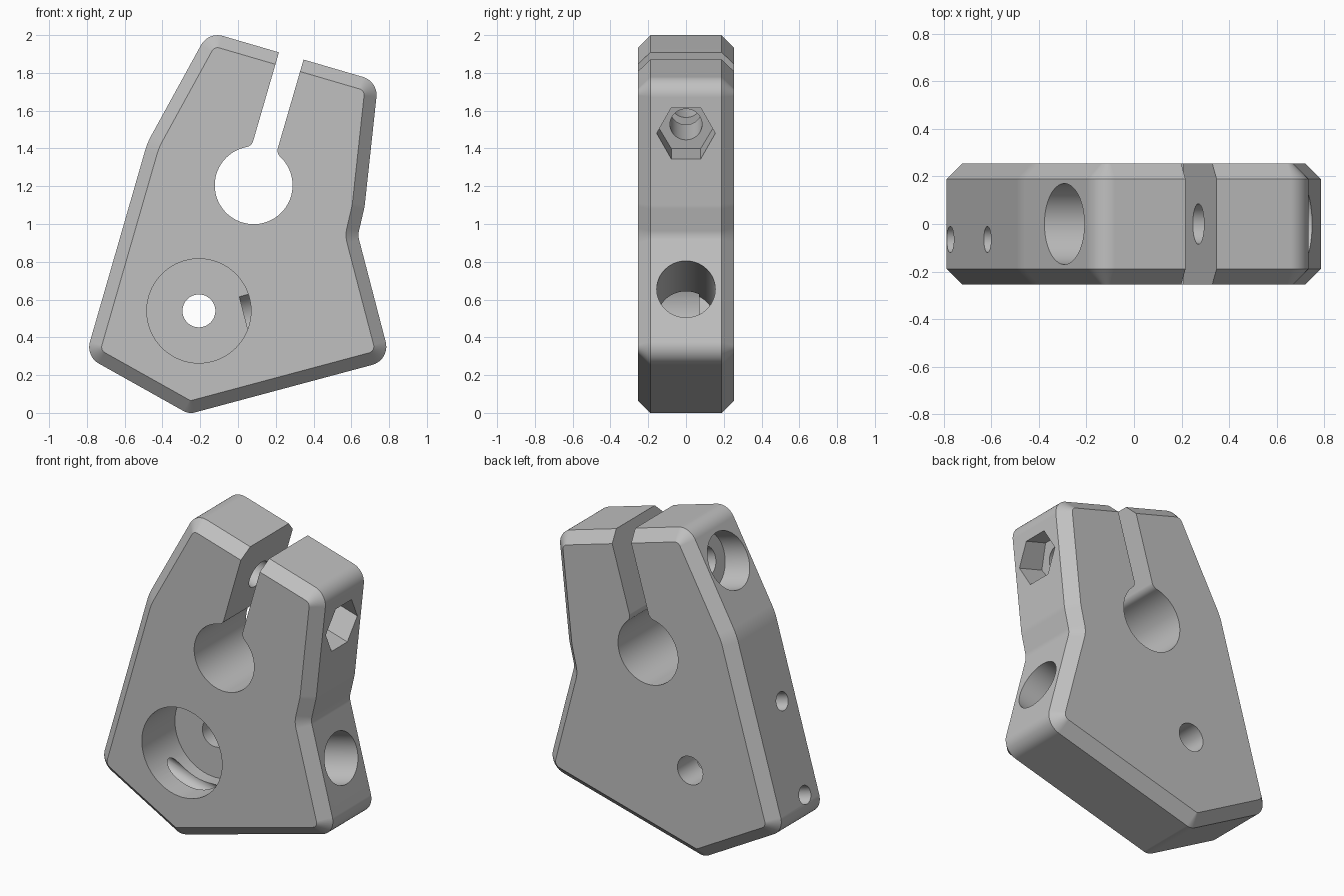
import bpy, bmesh
from math import sin, cos, pi, radians, sqrt, atan2
from mathutils import Vector, Matrix

cube = bpy.data.objects.get("Cube")
if cube:
    bpy.data.objects.remove(cube, do_unlink=True)

grey = bpy.data.materials.new("plain grey")
grey.use_nodes = True
grey.diffuse_color = (0.53, 0.53, 0.53, 1)
grey.node_tree.nodes["Principled BSDF"].inputs["Base Color"].default_value = (0.53, 0.53, 0.53, 1)

HALF, CHAMFER = 0.255, 0.066
TILT = radians(16.2)
Y = Vector((0, 1, 0))


def loft(name, rings, frame):
    """Closed solid through rings of (2D points, depth), placed by frame."""
    bm = bmesh.new()
    loops = [[bm.verts.new(frame @ Vector((p[0], p[1], d))) for p in pts] for pts, d in rings]
    for a, b in zip(loops, loops[1:]):
        for i in range(len(a)):
            j = (i + 1) % len(a)
            bm.faces.new((a[i], a[j], b[j], b[i]))
    bm.faces.new(loops[0])
    bm.faces.new(loops[-1])
    bmesh.ops.recalc_face_normals(bm, faces=bm.faces)
    mesh = bpy.data.meshes.new(name)
    bm.to_mesh(mesh)
    bm.free()
    mesh.materials.append(grey)
    obj = bpy.data.objects.new(name, mesh)
    bpy.context.collection.objects.link(obj)
    return obj


def frame_at(origin, u, v, w):
    m = Matrix((u, v, w)).transposed().to_4x4()
    m.translation = origin
    return m


def bore(name, x, y, z, axis, radius, depth, back=0.2, sides=64):
    """Straight cutter starting outside the surface and running inward."""
    w = Vector(axis).normalized()
    u = Vector((1, 0, 0)) if abs(w.y) > 0.9 else Y
    ring = [(radius * cos(2 * pi * i / sides), radius * sin(2 * pi * i / sides)) for i in range(sides)]
    return loft(name, [(ring, -back), (ring, depth)], frame_at(Vector((x, y, z)), u, w.cross(u), w))


def outline(corners, inset, steps=10):
    """Polygon with rounded corners, shrunk by inset."""
    pts = []
    n = len(corners)
    for i, (x, z, r) in enumerate(corners):
        p = Vector((x, z))
        before = (p - Vector(corners[i - 1][:2])).normalized()
        after = (Vector(corners[(i + 1) % n][:2]) - p).normalized()
        n1, n2 = Vector((-before.y, before.x)), Vector((-after.y, after.x))
        side = 1 if before.x * after.y > before.y * after.x else -1
        centre = p + side * r * (n1 + n2) / (1 + n1.dot(n2))
        for k in range(steps + 1):
            normal = n1.slerp(n2, k / steps)
            pts.append(centre - (side * r - inset) * normal)
    return pts


# Plate body with chamfered rim: corner x, z, rounding radius
corners = [(-0.26, -0.006, 0.08), (0.807, 0.28, 0.1), (0.635, 0.94, 0.1), (0.67, 1.09, 0.2),
           (0.742, 1.755, 0.1), (-0.157, 2.018, 0.1), (-0.48, 1.43, 0.4), (-0.806, 0.3, 0.1)]
face, rim = outline(corners, CHAMFER), outline(corners, 0)
body = loft("clamp_body", [(face, -HALF), (rim, CHAMFER - HALF), (rim, HALF - CHAMFER), (face, HALF)],
            frame_at(Vector((0, 0, 0)), Vector((1, 0, 0)), Vector((0, 0, 1)), Y))

# Keyhole: round hole, filleted into a tilted slit
R, w, f = 0.206, 0.068, 0.045
fv = sqrt((R + f) ** 2 - (w + f) ** 2)
join = atan2(fv, w + f)
half = [(w, 1.0)]
half += [(w + f - f * cos(join * k / 8), fv - f * sin(join * k / 8)) for k in range(9)]
half += [(R * cos(join - (join + pi / 2) * k / 32), R * sin(join - (join + pi / 2) * k / 32))
         for k in range(1, 33)]
keyhole = half + [(-u, v) for u, v in reversed(half[:-1])]
along = Vector((sin(TILT), 0, cos(TILT)))
across = Vector((cos(TILT), 0, -sin(TILT)))
cutters = [loft("keyhole_cutter", [(keyhole, -0.5), (keyhole, 0.5)],
                frame_at(Vector((0.083, 0, 1.205)), across, along, Y))]

# Front socket with its small through hole
cutters.append(bore("socket_cutter", -0.207, -HALF, 0.54, Y, 0.276, HALF + 0.07))
cutters.append(bore("through_cutter", -0.207, 0, 0.54, Y, 0.087, 0.5))

# Clamp screw: shank hole, head counterbore, nut pocket
cutters.append(bore("screw_cutter", -0.295, 0, 1.772, across, 0.085, 1.0))
cutters.append(bore("screw_head_cutter", -0.295, 0, 1.772, across, 0.17, 0.16, 0.35))
cutters.append(bore("nut_cutter", 0.711, 0, 1.48, -across, 0.155, 0.17, 0.2, 6))

# Side port into the socket, and two pin holes tangent to it
cutters.append(bore("port_cutter", 0.71, 0, 0.655, (-0.968, 0, -0.251), 0.155, 0.69))
for x, z in ((-0.62, 0.96), (-0.78, 0.42)):
    cutters.append(bore("pin_cutter", x, -0.065, z, across, 0.055, 0.76, 0.2, 32))

bpy.context.view_layer.objects.active = body
for c in cutters:
    c.hide_render = True
    mod = body.modifiers.new("cut", 'BOOLEAN')
    mod.operation = 'DIFFERENCE'
    mod.solver = 'EXACT'
    mod.object = c
    bpy.ops.object.modifier_apply(modifier=mod.name)
for c in cutters:
    bpy.data.objects.remove(c, do_unlink=True)

# Smooth rounded walls, crisp edges
for o in bpy.context.selected_objects:
    o.select_set(False)
body.select_set(True)
bpy.ops.object.shade_smooth_by_angle(angle=radians(28))
weighted = body.modifiers.new("weighted_normals", 'WEIGHTED_NORMAL')
weighted.keep_sharp = True
